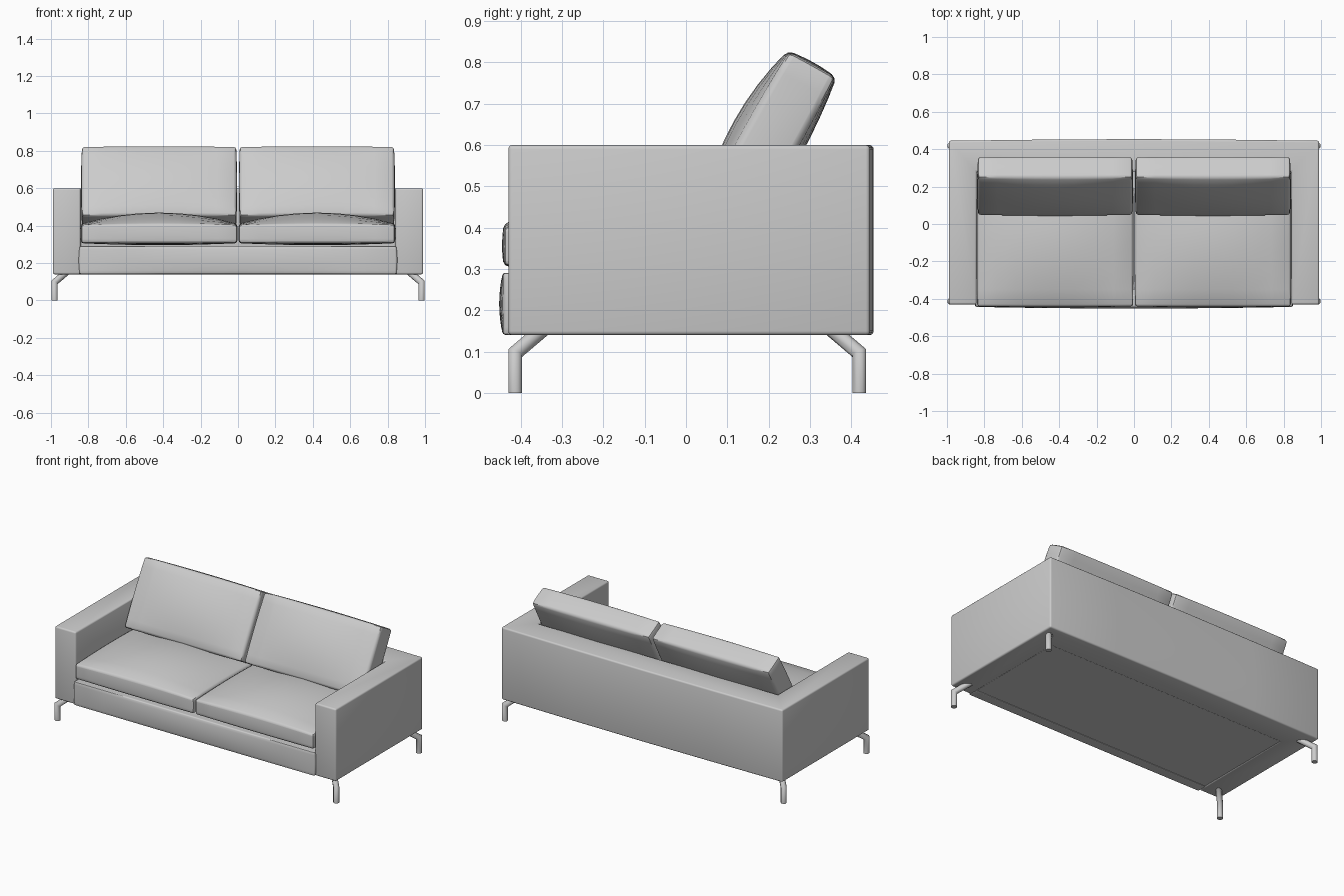
import bpy, bmesh
from math import radians, sin, cos, pi
from mathutils import Matrix

if "Cube" in bpy.data.objects:
    bpy.data.objects.remove(bpy.data.objects["Cube"])


def finish(name, bm, smooth=40):
    bmesh.ops.recalc_face_normals(bm, faces=bm.faces)
    me = bpy.data.meshes.new(name)
    bm.to_mesh(me)
    bm.free()
    ob = bpy.data.objects.new(name, me)
    bpy.context.collection.objects.link(ob)
    bpy.ops.object.select_all(action='DESELECT')
    ob.select_set(True)
    bpy.context.view_layer.objects.active = ob
    bpy.ops.object.shade_smooth_by_angle(angle=radians(smooth))
    return ob


def bevel_sharp(bm, width, segments=2):
    bmesh.ops.recalc_face_normals(bm, faces=bm.faces)
    sharp = [e for e in bm.edges if e.calc_face_angle(0) > radians(50)]
    bmesh.ops.bevel(bm, geom=sharp, offset=width, segments=segments,
                    profile=0.5, affect='EDGES', clamp_overlap=True)


def padded_box(name, centre, half, bulge, bevel, lean=0, k=0.87):
    """Box with swollen faces; bulge holds a (minus, plus) pair per axis."""
    bm = bmesh.new()
    bmesh.ops.create_cube(bm, size=2)
    bmesh.ops.subdivide_edges(bm, edges=bm.edges[:], cuts=7, use_grid_fill=True)
    for v in bm.verts:
        p = v.co.copy()
        for a in range(3):
            b, c = (a + 1) % 3, (a + 2) % 3
            f = (1 - k * p[b] ** 2) * (1 - k * p[c] ** 2)
            v.co[a] = p[a] * (half[a] + f * bulge[a][1 if p[a] > 0 else 0])
    bevel_sharp(bm, bevel)
    bm.transform(Matrix.Translation(centre) @ Matrix.Rotation(lean, 4, 'X'))
    return finish(name, bm)


# U-shaped frame: both arms and the back, with a slight swell at the rear
half_outline = [(0.0, 0.454), (0.5, 0.451), (0.99, 0.445), (0.99, -0.43),
                (0.842, -0.43), (0.842, 0.28)]
outline = half_outline + [(-x, y) for x, y in reversed(half_outline) if x > 0]
bm = bmesh.new()
face = bm.faces.new([bm.verts.new((x, y, 0.14)) for x, y in outline])
top = bmesh.ops.extrude_face_region(bm, geom=[face])
bmesh.ops.translate(bm, vec=(0, 0, 0.46),
                    verts=[g for g in top['geom'] if isinstance(g, bmesh.types.BMVert)])
bevel_sharp(bm, 0.01, 3)
finish("arms_and_back_frame", bm)

# Seat base between the arms
bm = bmesh.new()
bmesh.ops.create_cube(bm, size=1)
bmesh.ops.scale(bm, vec=(1.684, 0.68, 0.143), verts=bm.verts)
bmesh.ops.translate(bm, vec=(0, -0.06, 0.2165), verts=bm.verts)
finish("seat_base", bm)

# Padded front rail, slightly overlapping the arm fronts
padded_box("front_rail", (0, -0.41, 0.216), (0.845, 0.032, 0.075),
           [(0.01, 0.01), (0.01, 0), (0, 0)], 0.006)

# Seat and back cushions
for side, s in (("left", -1), ("right", 1)):
    padded_box("seat_cushion_" + side, (s * 0.422, -0.08, 0.355),
               (0.416, 0.36, 0.047),
               [(0.004, 0.004), (0.005, 0.0), (0.012, 0.068)], 0.012)
    padded_box("back_cushion_" + side, (s * 0.422, 0.203, 0.609),
               (0.412, 0.064, 0.212),
               [(0.006, 0.006), (0.036, 0.018), (0.0, 0.006)], 0.014,
               lean=-radians(29))

# Bent legs: tubes with a mitred bend running inward under each corner
R, N, TURN = 0.018, 8, radians(59)
rings = [(0.0, 0.0, 0.0, 1.0),
         (0.0, 0.097, TURN / 2, 1 / cos(TURN / 2)),
         (0.095, 0.097 + 0.095 * cos(TURN) / sin(TURN), TURN, 1.0)]
for sy, end in ((-1, "front"), (1, "back")):
    for sx, side in ((-1, "left"), (1, "right")):
        bm = bmesh.new()
        loops = []
        for d, z, tilt, stretch in rings:
            loop = []
            for i in range(N):
                a = 2 * pi * i / N + pi / N
                u = R * cos(a) * stretch
                w = R * sin(a)
                inward = d + u * cos(tilt)
                x = 0.981 - (inward + w) * 0.7071
                y = (0.413 if sy < 0 else 0.419) - (inward - w) * 0.7071
                loop.append(bm.verts.new((sx * x, sy * y, z - u * sin(tilt))))
            loops.append(loop)
        for lo, hi in zip(loops, loops[1:]):
            for i in range(N):
                j = (i + 1) % N
                bm.faces.new((lo[i], lo[j], hi[j], hi[i]))
        bm.faces.new(loops[0])
        bm.faces.new(loops[-1])
        finish(end + "_leg_" + side, bm, 50)
